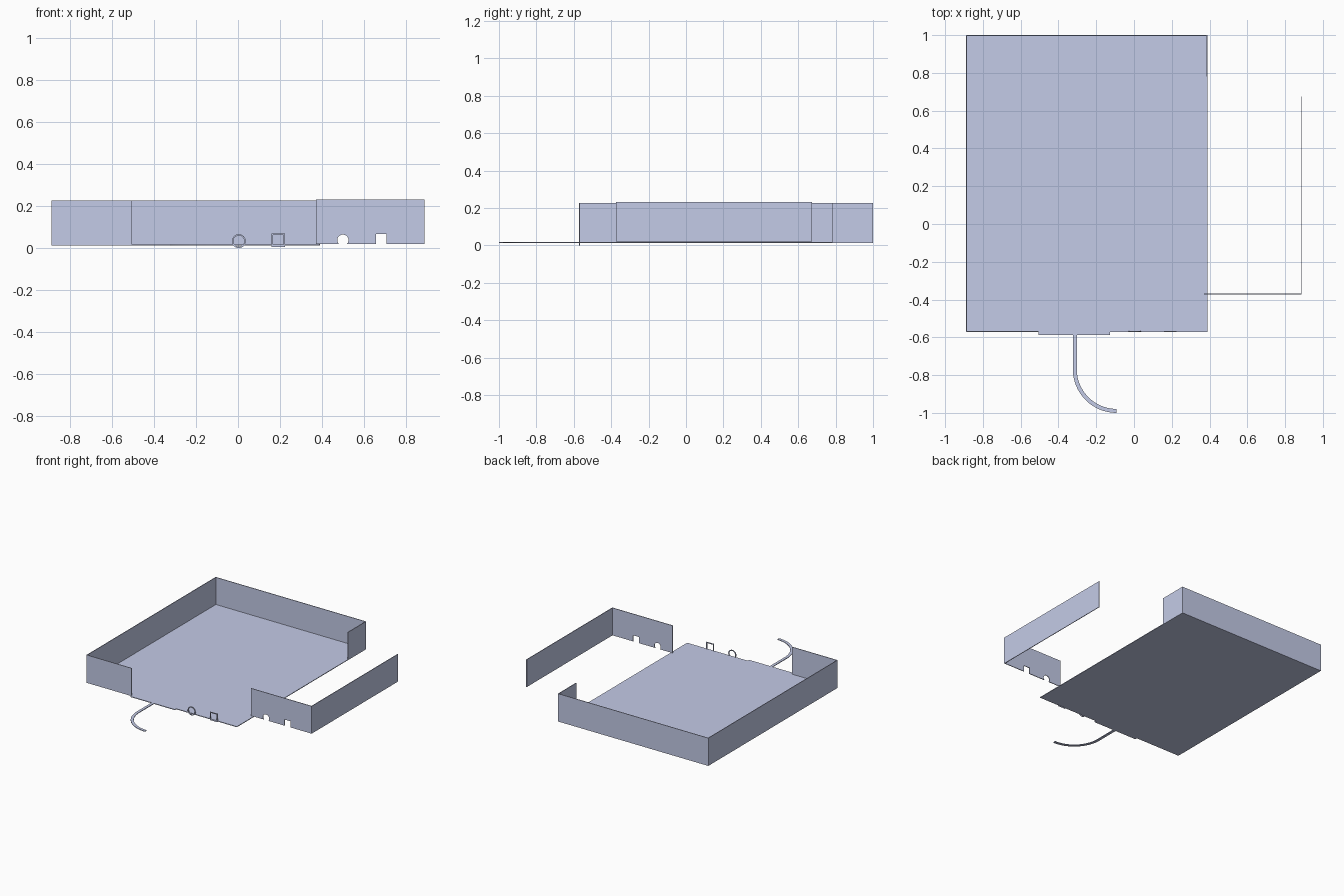
import bpy, bmesh
from math import sin, cos, radians, asin, degrees
from mathutils import Vector

if "Cube" in bpy.data.objects:
    bpy.data.objects.remove(bpy.data.objects["Cube"])

T = 0.005                       # sheet thickness
FLOOR, TOP = 0.012, 0.226       # tray heights
X0, X1 = -0.89, 0.39            # tray plan
Y0, Y1 = -0.571, 1.0
LX0, LX1, LY0, LY1 = 0.371, 0.888, -0.373, 0.674   # loose corner panel
LZ0, LZ1 = 0.02, 0.231

mat = bpy.data.materials.new("pale blue grey metal")
mat.use_nodes = True
COL = (0.591, 0.638, 0.855, 1)
mat.diffuse_color = COL
mat.node_tree.nodes["Principled BSDF"].inputs["Base Color"].default_value = COL


def finish(name, bm):
    bmesh.ops.recalc_face_normals(bm, faces=bm.faces)
    me = bpy.data.meshes.new(name)
    bm.to_mesh(me)
    bm.free()
    me.materials.append(mat)
    ob = bpy.data.objects.new(name, me)
    bpy.context.collection.objects.link(ob)
    return ob


def plate(name, outline, start, depth, axis="z"):
    """Extrude a plan outline (x, y) up z, or an elevation outline (x, z) along y."""
    bm = bmesh.new()
    place = (lambda a, b: (a, b, start)) if axis == "z" else (lambda a, b: (a, start, b))
    face = bm.faces.new([bm.verts.new(place(a, b)) for a, b in outline])
    move = Vector((0, 0, depth)) if axis == "z" else Vector((0, depth, 0))
    geom = bmesh.ops.extrude_face_region(bm, geom=[face])["geom"]
    bmesh.ops.translate(bm, vec=move, verts=[g for g in geom if isinstance(g, bmesh.types.BMVert)])
    return finish(name, bm)


def arc(cx, cy, r, a0, a1, n):
    steps = [radians(a0 + (a1 - a0) * i / n) for i in range(n + 1)]
    return [(cx + r * cos(a), cy + r * sin(a)) for a in steps]


def frame(name, outer, inner, y0, y1):
    """Closed ring between two matching elevation outlines."""
    bm = bmesh.new()
    loops = [[bm.verts.new((x, y, z)) for x, z in pts]
             for pts, y in ((outer, y0), (inner, y0), (inner, y1), (outer, y1))]
    n = len(outer)
    for k in range(4):
        a, b = loops[k], loops[(k + 1) % 4]
        for i in range(n):
            j = (i + 1) % n
            bm.faces.new((a[i], a[j], b[j], b[i]))
    return finish(name, bm)


def square(cx, cz, h):
    return [(cx - h, cz - h), (cx + h, cz - h), (cx + h, cz + h), (cx - h, cz + h)]


# Floor sheet with the shallow front tab
plate("floor_panel", [(X0, Y0), (-0.505, Y0), (-0.505, -0.588), (-0.127, -0.588),
                      (-0.127, Y0), (X1, Y0), (X1, Y1), (X0, Y1)], FLOOR, T)

# Curved flat strip leading out from the tab
CX, CY, RO, RI = -0.092, -0.768, 0.232, 0.211
plate("curved_strip", [(CX - RO, -0.588)] + arc(CX, CY, RO, 180, 270, 24)
      + arc(CX, CY, RI, 270, 180, 24) + [(CX - RI, -0.588)], FLOOR, T)

# Standing wall: short front return, left side, back and short right return
plate("tray_wall", [(-0.505, Y0), (X0, Y0), (X0, Y1), (X1, Y1), (X1, 0.782),
                    (X1 - T, 0.782), (X1 - T, Y1 - T), (X0 + T, Y1 - T),
                    (X0 + T, Y0 + T), (-0.505, Y0 + T)], FLOOR + T, TOP - FLOOR - T)

# Loose corner panel: notched front and plain side
HZ, HR = 0.0375, 0.0265
dip = degrees(asin((HZ - LZ0) / HR))
plate("loose_front_panel", [(LX0, LZ0)] + arc(0.5, HZ, HR, 180 + dip, -dip, 24)
      + [(0.657, LZ0), (0.657, 0.067), (0.707, 0.067), (0.707, LZ0),
         (LX1, LZ0), (LX1, LZ1), (LX0, LZ1)], LY0, T, "y")
plate("loose_side_panel", [(LX1 - T, LY0 + T), (LX1, LY0 + T), (LX1, LY1), (LX1 - T, LY1)],
      LZ0, LZ1 - LZ0)

# Grommet frames standing on the front edge
frame("round_grommet", arc(0.004, 0.033, 0.033, 0, 352.5, 47),
      arc(0.004, 0.033, 0.026, 0, 352.5, 47), Y0, Y0 + T)
frame("square_grommet", square(0.192, 0.038, 0.032), square(0.192, 0.038, 0.025), Y0, Y0 + T)
